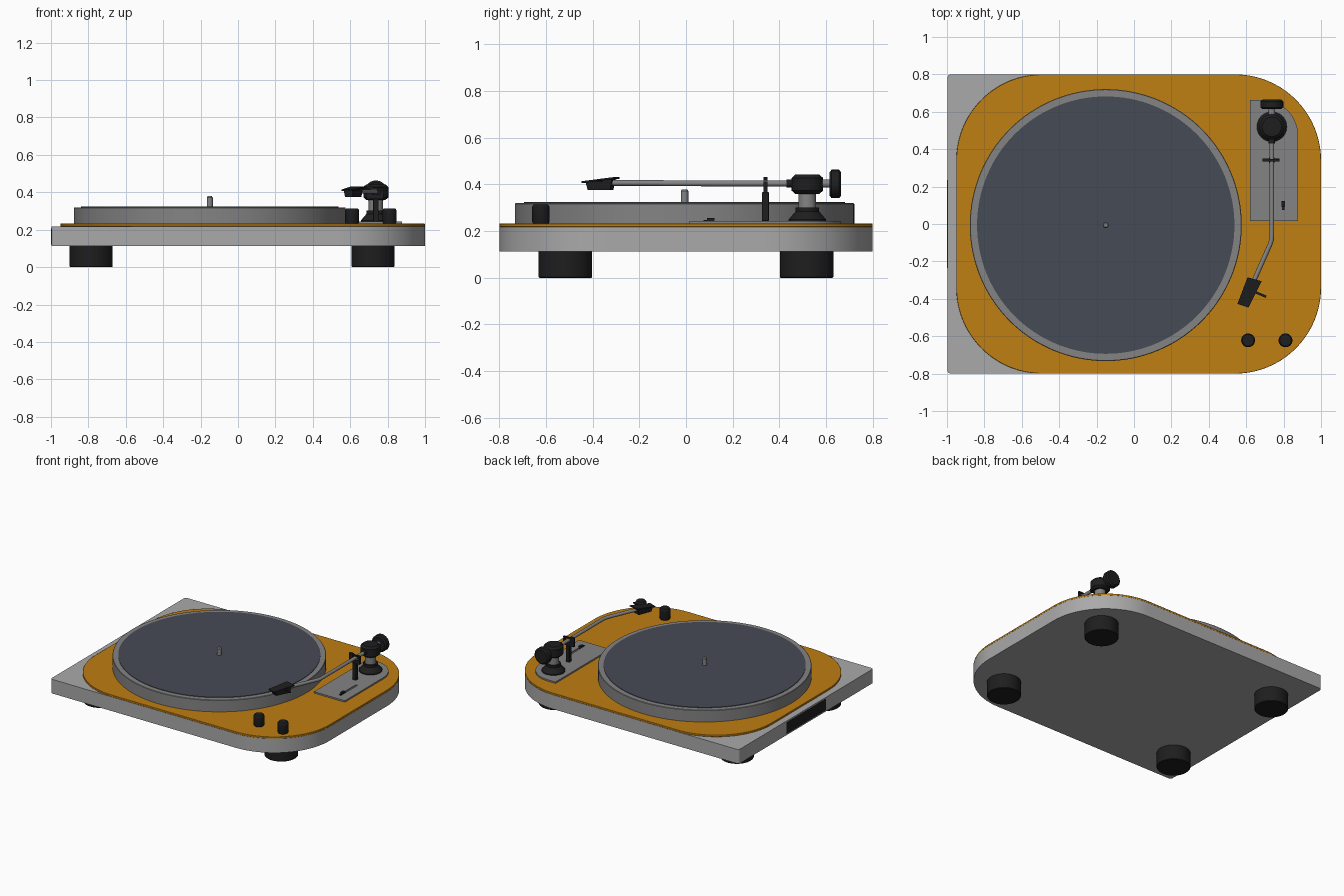
import bpy, bmesh, math
from mathutils import Vector

if "Cube" in bpy.data.objects:
    bpy.data.objects.remove(bpy.data.objects["Cube"])


def material(name, rgb):
    m = bpy.data.materials.new(name)
    m.diffuse_color = (*rgb, 1)
    m.use_nodes = True
    m.node_tree.nodes["Principled BSDF"].inputs["Base Color"].default_value = m.diffuse_color
    return m


SILVER = material("silver", (0.40, 0.40, 0.40))
ORANGE = material("orange", (0.52, 0.21, 0.006))
STEEL = material("steel grey", (0.23, 0.23, 0.23))
SLATE = material("slate mat", (0.062, 0.070, 0.090))
BLACK = material("black", (0.013, 0.013, 0.013))


def finish(name, bm, mat, bevel=0):
    bmesh.ops.recalc_face_normals(bm, faces=bm.faces)
    me = bpy.data.meshes.new(name)
    bm.to_mesh(me)
    bm.free()
    ob = bpy.data.objects.new(name, me)
    bpy.context.collection.objects.link(ob)
    me.materials.append(mat)
    if bevel:
        b = ob.modifiers.new("bevel", 'BEVEL')
        b.width, b.segments, b.limit_method = bevel, 2, 'ANGLE'
    bpy.ops.object.select_all(action='DESELECT')
    ob.select_set(True)
    bpy.context.view_layer.objects.active = ob
    bpy.ops.object.shade_smooth_by_angle(angle=math.radians(30))
    return ob


def prism(name, outline, z0, z1, mat, bevel=0):
    """Extrude a plan outline from z0 to z1."""
    bm = bmesh.new()
    face = bm.faces.new([bm.verts.new((x, y, z0)) for x, y in outline])
    ext = bmesh.ops.extrude_face_region(bm, geom=[face])
    for v in ext['geom']:
        if isinstance(v, bmesh.types.BMVert):
            v.co.z = z1
    return finish(name, bm, mat, bevel)


def rounded(x0, x1, y0, y1, radii, n=20):
    """Rectangle outline; radii order: right-back, left-back, left-front, right-front."""
    pts = []
    corners = [(x1, y1, -1, -1), (x0, y1, 1, -1), (x0, y0, 1, 1), (x1, y0, -1, 1)]
    for i, ((cx, cy, sx, sy), r) in enumerate(zip(corners, radii)):
        if r == 0:
            pts.append((cx, cy))
            continue
        for k in range(n + 1):
            a = math.pi / 2 * (i + k / n)
            pts.append((cx + sx * r + r * math.cos(a), cy + sy * r + r * math.sin(a)))
    return pts


def box(name, x0, x1, y0, y1, z0, z1, mat, bevel=0):
    return prism(name, rounded(x0, x1, y0, y1, [0] * 4), z0, z1, mat, bevel)


def lathe(name, profile, centre, mat, axis='Z', n=48):
    """Turn a (radius, height) profile about an axis and cap both ends."""
    bm = bmesh.new()
    rings = []
    for r, h in profile:
        ring = []
        for k in range(n):
            a = 2 * math.pi * k / n
            p = Vector((r * math.cos(a), r * math.sin(a), h))
            if axis == 'Y':
                p = Vector((p.x, p.z, p.y))
            ring.append(bm.verts.new(p + Vector(centre)))
        rings.append(ring)
    for a, b in zip(rings, rings[1:]):
        for k in range(n):
            bm.faces.new((a[k], a[(k + 1) % n], b[(k + 1) % n], b[k]))
    bm.faces.new(rings[0])
    bm.faces.new(rings[-1])
    return finish(name, bm, mat)


def tapered(name, bottom, top, mat):
    """Join two four-cornered loops into a solid."""
    bm = bmesh.new()
    lo = [bm.verts.new(p) for p in bottom]
    hi = [bm.verts.new(p) for p in top]
    bm.faces.new(lo)
    bm.faces.new(hi)
    for k in range(4):
        bm.faces.new((lo[k], lo[(k + 1) % 4], hi[(k + 1) % 4], hi[k]))
    return finish(name, bm, mat)


# Plinth, top plate, rear connection panel
prism("plinth", rounded(-0.998, 1, -0.8, 0.8, [0.46, 0.02, 0.02, 0.46]), 0.112, 0.218, SILVER)
prism("top_plate", rounded(-0.95, 1, -0.8, 0.8, [0.46] * 4), 0.218, 0.232, ORANGE, 0.002)
box("connection_panel", -1, -0.99, -0.235, 0.235, 0.122, 0.207, BLACK)

# Feet
for x in (-0.785, 0.722):
    for y in (-0.517, 0.517):
        lathe("foot", [(0.111, 0), (0.115, 0.004), (0.115, 0.113)], (x, y, 0), BLACK)

# Platter, mat, spindle
PX, PY = -0.151, -0.006
lathe("platter", [(0.727, 0.232), (0.727, 0.317), (0.724, 0.320)], (PX, PY, 0), STEEL, n=128)
lathe("mat", [(0.688, 0.318), (0.688, 0.324)], (PX, PY, 0), SLATE, n=128)
lathe("spindle", [(0.016, 0.32), (0.016, 0.372), (0.011, 0.379)], (PX, PY, 0), STEEL, n=24)

# Control knobs
for x in (0.61, 0.81):
    lathe("knob", [(0.033, 0.231), (0.037, 0.24), (0.037, 0.305), (0.031, 0.314)], (x, -0.622, 0), BLACK)

# Tonearm base plate with a slot and its slider
base = prism("arm_base_plate", rounded(0.62, 0.877, 0.016, 0.663, [0.19, 0, 0, 0]), 0.231, 0.243, STEEL)
cutter = box("slot_cutter", 0.79, 0.806, 0.07, 0.27, 0.236, 0.26, STEEL)
cutter.hide_render = True
cutter.hide_viewport = True
cut = base.modifiers.new("slot", 'BOOLEAN')
cut.object, cut.operation, cut.solver = cutter, 'DIFFERENCE', 'EXACT'
box("slider_stem", 0.792, 0.804, 0.075, 0.12, 0.236, 0.248, BLACK)
box("slider_grip", 0.788, 0.808, 0.09, 0.122, 0.246, 0.257, BLACK)

# Tonearm tower
AX, AY, AZ = 0.737, 0.52, 0.404
lathe("tower_foot", [(0.08, 0.243), (0.08, 0.25), (0.05, 0.285), (0.05, 0.302)], (AX, AY, 0), BLACK)
lathe("tower_column", [(0.038, 0.30), (0.038, 0.365)], (AX, AY, 0), STEEL)
lathe("pivot_housing", [(0.052, 0.36), (0.067, 0.373), (0.067, 0.428), (0.052, 0.442)], (AX, AY, 0), BLACK)

# Counterweight on its stub
lathe("counterweight_stub", [(0.018, 0.57), (0.018, 0.63)], (AX, 0, AZ), STEEL, 'Y', 24)
lathe("counterweight", [(0.050, 0.615), (0.061, 0.624), (0.061, 0.656), (0.050, 0.665)],
      (AX, 0, AZ - 0.002), BLACK, 'Y')

# Arm collar and bent arm tube
lathe("arm_collar", [(0.017, 0.43), (0.017, 0.47)], (AX, 0, AZ), BLACK, 'Y', 24)
path = [(AX, 0.48, AZ), (AX, -0.06, AZ + 0.001), (AX - 0.002, -0.085, AZ + 0.001),
        (AX - 0.010, -0.11, AZ + 0.002), (0.632, -0.325, AZ + 0.003)]
bm = bmesh.new()
rings = []
for i, p in enumerate(path):
    d = (Vector(path[min(i + 1, len(path) - 1)]) - Vector(path[max(i - 1, 0)])).normalized()
    side = d.cross(Vector((0, 0, 1))).normalized()
    up = side.cross(d)
    rings.append([bm.verts.new(Vector(p) + 0.0125 * (side * math.cos(a) + up * math.sin(a)))
                  for a in (2 * math.pi * k / 20 for k in range(20))])
for a, b in zip(rings, rings[1:]):
    for k in range(20):
        bm.faces.new((a[k], a[(k + 1) % 20], b[(k + 1) % 20], b[k]))
bm.faces.new(rings[0])
bm.faces.new(rings[-1])
finish("arm_tube", bm, STEEL)

# Headshell plate, cartridge and finger lift
shell = [(0.607, -0.285), (0.682, -0.306), (0.612, -0.447), (0.553, -0.427)]
heights = (0.424, 0.424, 0.406, 0.406)
tapered("headshell", [(x, y, z) for (x, y), z in zip(shell, heights)],
        [(x, y, z + 0.008) for (x, y), z in zip(shell, heights)], BLACK)
mid = Vector((0.613, -0.367))
inner = [mid + (Vector(p) - mid) * 0.8 for p in shell]
lower = [mid + (Vector(p) - mid) * 0.68 for p in shell]
tapered("cartridge", [(p.x, p.y, 0.376) for p in lower],
        [(p.x, p.y, z + 0.002) for p, z in zip(inner, (0.421, 0.421, 0.409, 0.409))], BLACK)
lift = [(0.635, -0.352), (0.709, -0.383), (0.705, -0.395), (0.632, -0.364)]
prism("finger_lift", lift, 0.412, 0.419, BLACK)

# Arm rest: post, cradle bar and prongs
box("rest_post", AX - 0.015, AX + 0.015, 0.325, 0.355, 0.243, 0.367, BLACK, 0.003)
box("rest_bar", 0.688, 0.778, 0.333, 0.349, 0.365, 0.388, BLACK)
box("rest_prong", 0.688, 0.718, 0.333, 0.349, 0.38, 0.432, BLACK)
box("rest_prong", 0.758, 0.778, 0.333, 0.349, 0.38, 0.412, BLACK)
box("rest_clip", 0.688, 0.778, 0.335, 0.347, 0.417, 0.426, BLACK)
